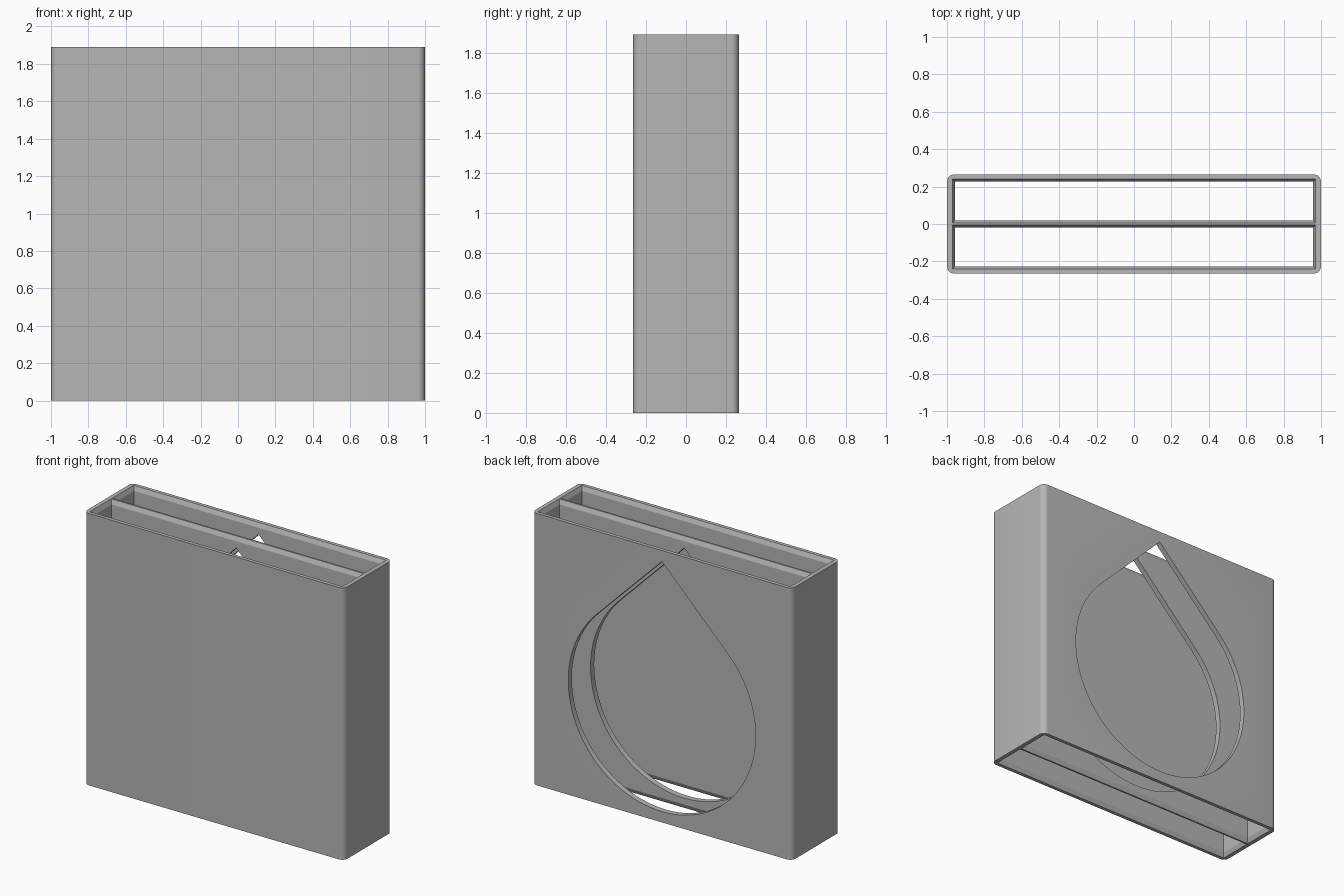
import bpy, math

if "Cube" in bpy.data.objects:
    bpy.data.objects.remove(bpy.data.objects["Cube"], do_unlink=True)

W, D, H = 1.0, 0.265, 1.89            # half width, half depth, height
CORNER = 0.04                         # rounding of the upright edges
IN_X, IN_Y, DIV = 0.957, 0.226, 0.02  # cavity limits and half divider
FLARE, LIP = 0.014, 0.03              # chamfer at both mouths
R, CZ = 0.72, 0.795                   # teardrop radius and centre height

grey = bpy.data.materials.new("plain grey")
grey.use_nodes = True
colour = (0.47, 0.47, 0.47, 1)
grey.diffuse_color = colour
grey.node_tree.nodes["Principled BSDF"].inputs["Base Color"].default_value = colour


def loft(name, rings):
    """Closed solid through matching rings of points."""
    n = len(rings[0])
    verts = [p for ring in rings for p in ring]
    faces = [tuple(reversed(range(n))), tuple(range(len(verts) - n, len(verts)))]
    for k in range(len(rings) - 1):
        for i in range(n):
            j = (i + 1) % n
            faces.append((k * n + i, k * n + j, (k + 1) * n + j, (k + 1) * n + i))
    mesh = bpy.data.meshes.new(name)
    mesh.from_pydata(verts, [], faces)
    obj = bpy.data.objects.new(name, mesh)
    bpy.context.collection.objects.link(obj)
    return obj


def cut(target, cutter):
    mod = target.modifiers.new("cut", "BOOLEAN")
    mod.operation, mod.solver, mod.object = "DIFFERENCE", "EXACT", cutter
    bpy.context.view_layer.objects.active = target
    bpy.ops.object.modifier_apply(modifier=mod.name)
    bpy.data.objects.remove(cutter, do_unlink=True)


# Outer block with rounded upright edges
outline = []
for q, (sx, sy) in enumerate([(1, 1), (-1, 1), (-1, -1), (1, -1)]):
    for s in range(9):
        a = math.radians(90 * q + 90 * s / 8)
        outline.append((sx * (W - CORNER) + CORNER * math.cos(a),
                        sy * (D - CORNER) + CORNER * math.sin(a)))
sleeve = loft("sleeve", [[(x, y, z) for x, y in outline] for z in (0, H)])
sleeve.data.materials.append(grey)


# Two through cavities, flared at top and bottom, leaving a central divider
def cavity_ring(y0, y1, z, grow):
    x, a, b = IN_X + grow, y0 - grow, y1 + grow
    return [(-x, a, z), (x, a, z), (x, b, z), (-x, b, z)]


levels = [(-0.1, FLARE), (0, FLARE), (LIP, 0), (H - LIP, 0), (H, FLARE), (H + 0.1, FLARE)]
for y0, y1 in ((DIV, IN_Y), (-IN_Y, -DIV)):
    cut(sleeve, loft("cavity_cutter", [cavity_ring(y0, y1, z, g) for z, g in levels]))

# Teardrop window through the back wall and the divider
drop = [(0, CZ + R * math.sqrt(2))]
for s in range(73):
    a = math.radians(135 + 270 * s / 72)
    drop.append((R * math.cos(a), CZ + R * math.sin(a)))
cut(sleeve, loft("window_cutter", [[(x, y, z) for x, z in drop] for y in (0.4, -0.1)]))

# Smooth curves, sharp edges
bpy.ops.object.select_all(action="DESELECT")
sleeve.select_set(True)
bpy.context.view_layer.objects.active = sleeve
bpy.ops.object.shade_smooth_by_angle(angle=math.radians(20))
